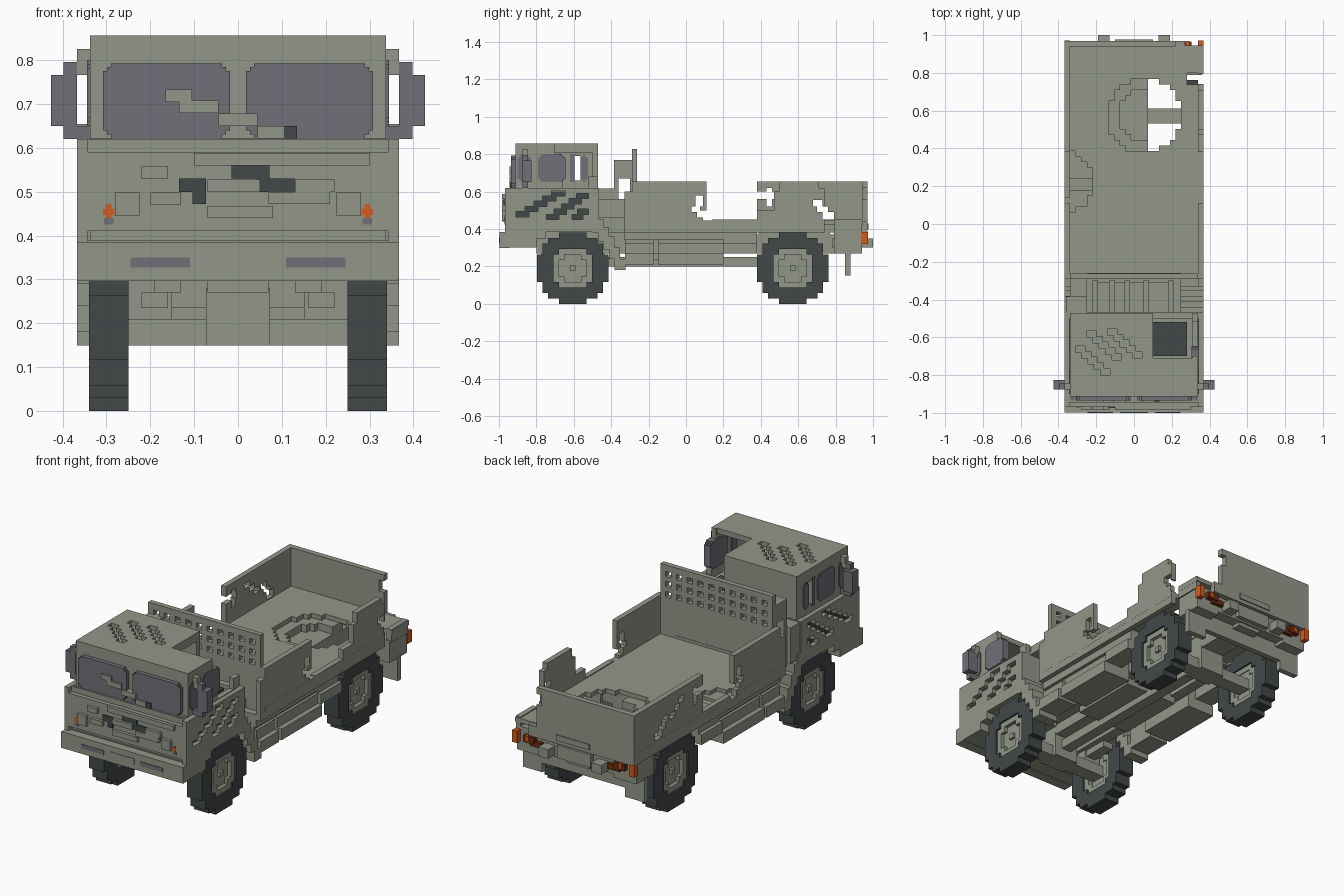
import bpy, bmesh, math

if "Cube" in bpy.data.objects:
    bpy.data.objects.remove(bpy.data.objects["Cube"])

C = 1 / 34  # block size


def material(name, rgb):
    m = bpy.data.materials.new(name)
    m.use_nodes = True
    m.diffuse_color = (*rgb, 1)
    m.node_tree.nodes["Principled BSDF"].inputs["Base Color"].default_value = (*rgb, 1)
    return m


GREEN = material("olive grey paint", (0.287, 0.310, 0.250))
DARK = material("dark rubber", (0.056, 0.064, 0.066))
GLASS = material("grey glass", (0.162, 0.160, 0.186))
ORANGE = material("orange lamp", (0.66, 0.105, 0.014))
RED = material("dark red lamp", (0.15, 0.024, 0.006))


def finish(name, bm, mat):
    bmesh.ops.recalc_face_normals(bm, faces=bm.faces)
    me = bpy.data.meshes.new(name)
    bm.to_mesh(me)
    bm.free()
    me.materials.append(mat)
    bpy.context.collection.objects.link(bpy.data.objects.new(name, me))


def box(name, x0, x1, y0, y1, z0, z1, mat=GREEN, mirror=False):
    """Axis-aligned block, optionally repeated on the other side."""
    bm = bmesh.new()
    for s in ((1, -1) if mirror else (1,)):
        vs = bmesh.ops.create_cube(bm, size=1)["verts"]
        for v in vs:
            v.co = (s * ((x0 + x1) / 2 + v.co.x * (x1 - x0)),
                    (y0 + y1) / 2 + v.co.y * (y1 - y0),
                    (z0 + z1) / 2 + v.co.z * (z1 - z0))
    finish(name, bm, mat)


def sheet(name, axis, w0, w1, us, vs, keep, mat=GREEN):
    """Slab normal to an axis, made of the grid cells that pass keep(u, v)."""
    place = {"x": lambda u, v: (w0, u, v), "y": lambda u, v: (u, w0, v),
             "z": lambda u, v: (u, v, w0)}[axis]
    bm, pts = bmesh.new(), {}

    def pt(i, j):
        if (i, j) not in pts:
            pts[i, j] = bm.verts.new(place(us[i], vs[j]))
        return pts[i, j]
    for i in range(len(us) - 1):
        for j in range(len(vs) - 1):
            if keep((us[i] + us[i + 1]) / 2, (vs[j] + vs[j + 1]) / 2):
                bm.faces.new((pt(i, j), pt(i + 1, j), pt(i + 1, j + 1), pt(i, j + 1)))
    ext = bmesh.ops.extrude_face_region(bm, geom=bm.faces[:], use_keep_orig=True)
    for e in ext["geom"]:
        if isinstance(e, bmesh.types.BMVert):
            e.co["xyz".index(axis)] = w1
    finish(name, bm, mat)


def panel(name, axis, w0, w1, u0, u1, v0, v1, holes=(), mat=GREEN):
    """Slab with rectangular holes given as (u0, u1, v0, v1)."""
    def cuts(lo, hi, k):
        c = {lo, hi} | {h[k + d] for h in holes for d in (0, 1)}
        return sorted({round(t, 4) for t in c if lo <= t <= hi})
    sheet(name, axis, w0, w1, cuts(u0, u1, 0), cuts(v0, v1, 2),
          lambda u, v: not any(h[0] < u < h[1] and h[2] < v < h[3] for h in holes), mat)


def stairs(u, v, n, du, dv, w, h):
    return [(u + i * du, u + i * du + w, v + i * dv, v + i * dv + h) for i in range(n)]


def pane(name, axis, w0, w1, u0, u1, v0, v1):
    """Glass with stepped corners."""
    r, corners = 0.009, []
    for a, b in ((2 * r, r), (r, 2 * r)):
        for ua in ((u0, u0 + a), (u1 - a, u1)):
            for vb in ((v0, v0 + b), (v1 - b, v1)):
                corners.append((*ua, *vb))
    panel(name, axis, w0, w1, u0, u1, v0, v1, corners, GLASS)


def disc(name, x0, x1, cy, cz, rin, rout, mat):
    """Blocky ring around the x axis, radii in blocks."""
    n = int(rout) + 1
    us = [cy + (i - .5) * C for i in range(-n, n + 2)]
    vs = [cz + (i - .5) * C for i in range(-n, n + 2)]
    sheet(name, "x", x0, x1, us, vs,
          lambda u, v: rin <= math.hypot(u - cy, v - cz) / C < rout, mat)


# Wheels, axles
for end, cy in (("front", -0.605), ("rear", 0.572)):
    for side, s in (("left", 1), ("right", -1)):
        n = f"{end}_{side}_"
        disc(n + "tyre", s * .25, s * .34, cy, .191, 3.7, 6.6, DARK)
        disc(n + "rim", s * .26, s * .33, cy, .191, 2.6, 3.7, GREEN)
        disc(n + "hub", s * .265, s * .31, cy, .191, 0, 2.6, GREEN)
        disc(n + "hub_cap", s * .30, s * .325, cy, .191, 0, .9, GREEN)
    box(end + "_axle", -.27, .27, cy - .04, cy + .04, .15, .21)
    box(end + "_differential", -.073, .073, cy - .06, cy + .06, .15, .28)
box("front_spring", .16, .22, -.775, -.435, .235, .27, mirror=True)
box("front_spring_block", .15, .25, -.635, -.575, .20, .30, mirror=True)

# Chassis and underbody
box("chassis_beam", -.07, .07, -.80, .93, .27, .37)
box("drive_shaft", -.03, .03, -.6, .57, .2, .25)
box("chassis_rail", .13, .19, -.80, .36, .27, .39, mirror=True)
box("rear_chassis_rail", .13, .19, .78, 1.0, .30, .35, mirror=True)
box("underbody_plate", -.34, .34, -.33, .36, .34, .41)
box("belly_box", -.16, .16, -.25, .14, .235, .30)
box("rear_cross_bar", -.26, .26, .85, .88, .20, .30)

# Stepped side boxes with running board
for top, out in ((.27, .367), (.325, .34), (.38, .325)):
    box("side_tank", .2, out, -.15, .2, .21, top, mirror=True)
    box("side_step", .25, out, -.325, -.17, .21, top, mirror=True)
for i, top in enumerate((.45, .41, .36, .30, .24)):
    box("mudguard_step", .25, .367, -.47 + i * C, -.47 + (i + 1) * C,
        max(.18, top - .12), top, mirror=True)
box("rear_skirt", .25, .34, .2, .38, .27, .39, mirror=True)
box("rear_skirt_ledge", .25, .36, .2, .38, .27, .325, mirror=True)
box("tail_skirt", .22, .36, .79, .94, .27, .39, mirror=True)
box("tail_beam", -.36, .36, .85, .94, .29, .40)
box("tail_hitch", -.1, .1, .94, .965, .30, .37)
box("mudflap", .25, .367, .85, .88, .15, .28, mirror=True)
box("tail_lamp", .338, .367, .935, .972, .32, .385, ORANGE, True)
box("brake_lamp", .24, .305, .935, .966, .335, .37, RED, True)
box("brake_lamp_step", .20, .27, .935, .96, .32, .35, RED, True)
box("tail_marker", .275, .29, .935, .968, .345, .372, ORANGE, True)

# Lower cab: core, side skins with stepped slots, front skin
box("cab_core", -.338, .338, -.945, -.475, .385, .60)
box("cab_slot_backing", .336, .342, -.93, -.50, .42, .60, DARK, True)
slots = (stairs(-.91, .465, 5, .048, .028, .07, .028) + stairs(-.745, .45, 5, .04, .028, .065, .028)
         + stairs(-.61, .45, 2, .03, .028, .06, .028))
for name, s in (("left", 1), ("right", -1)):
    panel(f"cab_{name}_skin", "x", s * .342, s * .367, -.968, -.47, .385, .62, slots)
box("cab_ledge", -.367, .367, -.945, -.87, .585, .62)
box("cab_front_skin", -.367, .367, -.968, -.94, .41, .59)
box("cab_skirt", -.367, .367, -.95, -.80, .30, .39)
box("front_arch_step", .25, .367, -.80, -.75, .345, .39, mirror=True)
box("cab_back_wall", -.367, .367, -.50, -.465, .38, .62)
box("bumper", -.367, .367, -.997, -.94, .297, .385)
box("bumper_centre", -.075, .075, -1.0, -.99, .325, .355)
box("fog_lamp", .11, .245, -1.0, -.99, .327, .35, GLASS, True)
box("headlight_box", .225, .28, -.985, -.965, .445, .5, mirror=True)
box("indicator_bar", .282, .308, -.970, -.965, .447, .462, ORANGE, True)
box("indicator_post", .289, .301, -.971, -.965, .44, .472, ORANGE, True)
box("indicator_base", .284, .306, -.970, -.965, .425, .44, GLASS, True)

# Stepped relief and dark slots on the front
for x0, x1, z in ((-.22, -.16, .53), (-.1, .07, .56), (.07, .3, .56), (-.07, .05, .5),
                  (.13, .22, .5), (-.2, -.13, .47), (.07, .21, .472), (-.07, .08, .44)):
    box("front_relief", x0, x1, -.985, -.965, z, z + .028)
for x0, x1, z0, z1 in ((-.015, .072, .53, .56), (.045, .13, .50, .53),
                       (-.135, -.073, .50, .53), (-.104, -.073, .472, .50)):
    box("front_dark_slot", x0, x1, -.975, -.966, z0, z1, DARK)

# Upper cab: front, sides, broken rear corner, roof
box("windscreen_frame", -.338, .338, -.912, -.88, .60, .856)
box("windscreen_sill", -.338, .338, -.935, -.905, .617, .622, GLASS)
for x0, x1 in ((-.308, -.018), (.018, .308)):
    pane("windscreen", "y", -.935, -.875, x0, x1, .622, .793)
for x0, x1, z in ((-.165, -.105, .705), (-.135, -.045, .68), (-.045, .045, .65), (.045, .105, .622)):
    box("windscreen_step", x0, x1, -.944, -.91, z, z + .028)
box("windscreen_dark_slot", .103, .134, -.941, -.933, .62, .65, DARK)
gap = (-.595, -.565, .66, .79)
panel("cab_right_upper", "x", -.338, -.31, -.91, -.47, .60, .856, [gap])
panel("cab_left_upper", "x", .338, .31, -.91, -.47, .60, .856,
      [(-.70, -.47, .68, .856), (-.66, -.52, .62, .68)])
for s, name in ((1, "left"), (-1, "right")):
    pane(name + "_quarter_window", "x", s * .304, s * .344, -.90, -.83, .65, .80)
    pane(name + "_side_window", "x", s * .304, s * .344, -.79, -.645, .65, .80)
pane("right_rear_window", "x", -.304, -.344, -.565, -.525, .65, .80)
box("right_window_strip", -.344, -.304, -.62, -.595, .65, .80, GLASS)
box("cab_rear_upper", -.338, .1, -.50, -.47, .60, .856)
box("seat", .1, .28, -.70, -.52, .595, .612, DARK)
grooves = []
for x, y in ((-.31, -.68), (-.25, -.60), (-.14, -.59)):
    grooves += stairs(x, y, 5, .033, -.03, .05, .035)
box("roof_lining", -.338, .1, -.90, -.48, .81, .832)
panel("roof", "z", .828, .856, -.338, .338, -.91, -.47, grooves + [(.1, .338, -.71, -.47)])

# Mirrors
box("mirror", .367, .426, -.875, -.825, .65, .766, GLASS, True)
box("mirror_top_arm", .367, .398, -.875, -.845, .766, .796, GLASS, True)
box("mirror_mount", .335, .367, -.875, -.845, .766, .825, mirror=True)
box("mirror_lower_arm", .335, .398, -.875, -.845, .62, .65, GLASS, True)

# Deck between cab and bed
box("engine_deck", -.25, .25, -.47, -.26, .38, .46)
box("engine_cover", -.2, .2, -.47, -.31, .46, .53)
for x in (-.22, -.13, -.05, .05, .18):
    box("deck_pipe", x, x + C, -.47, -.30, .46, .56)
box("air_cleaner", -.36, -.25, -.47, -.385, .42, .615)
panel("intake_stack", "x", -.338, -.25, -.385, -.29, .40, .768, [(-.36, -.30, .56, .67)])

# Load bed: floor with stepped pit, tiers, side walls, tailgate
xs = [-.3675 + i * .735 / 25 for i in range(26)]
ys = [-.29 + i * C for i in range(43)]


def pit(x, y):
    return math.hypot(x - .055, y - .575)


def side_pit(x, y):
    return math.hypot(x + .38, y - .22)


sheet("bed_floor", "z", .42, .445, xs, ys, lambda x, y: pit(x, y) > .195
      and side_pit(x, y) > .165 and not (x > .27 and .74 < y < .795))
sheet("side_pit_tier", "z", .408, .425, xs, ys, lambda x, y: side_pit(x, y) < .2
      and not (x < -.22 and .195 < y < .235))
sheet("pit_tier", "z", .38, .42, xs, ys, lambda x, y: .14 < pit(x, y) < .215 and x < .07)
sheet("pit_floor", "z", .35, .38, xs, ys, lambda x, y: pit(x, y) < .2 and x < .07)

damage = [(-.33, -.29, .60, .655), (.11, .38, .45, .655), (.03, .075, .49, .52),
          (.06, .11, .46, .50), (.09, .14, .425, .46), (.05, .09, .52, .58),
          (.38, .47, .56, .60), (.43, .46, .52, .62), (.68, .73, .52, .555),
          (.70, .76, .49, .52), (.73, .79, .45, .49)]
panel("bed_right_wall", "x", -.367, -.338, -.33, .97, .38, .655,
      damage + stairs(.54, .58, 3, .04, -.03, .045, .03))
panel("bed_left_wall", "x", .367, .338, -.33, .97, .38, .655,
      damage + [(.38, .47, .50, .655), (.47, .50, .60, .655), (.74, .97, .45, .655),
                (.71, .74, .62, .655), (.74, .795, .38, .45), (.94, .97, .38, .45)])
panel("tailgate", "y", .94, .97, -.367, .367, .38, .655,
      [(.27, .367, .38, .655), (.22, .27, .44, .655), (.19, .22, .56, .62)])
box("tailgate_panel", -.1, .1, .97, .976, .40, .43)

# Perforated headboard
cell = .676 / 21
windows = [(-.338 + (2 * i + 1) * cell, -.338 + (2 * i + 2) * cell,
            .655 + j * .055, .683 + j * .055) for i in range(10) for j in range(3)]
panel("headboard", "y", -.29, -.262, -.338, .338, .40, .828, windows)
